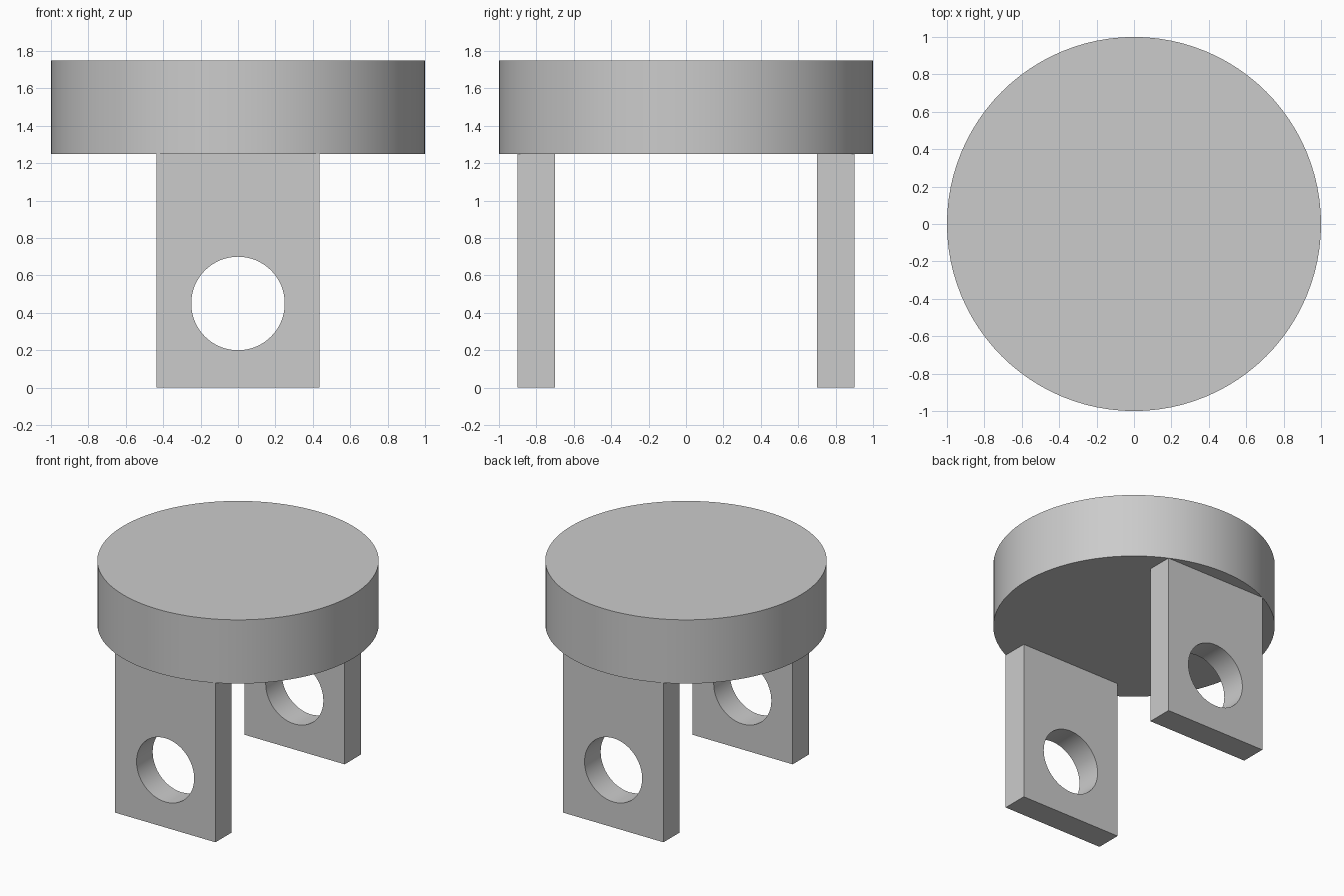
import bpy
from math import pi, radians

if "Cube" in bpy.data.objects:
    bpy.data.objects.remove(bpy.data.objects["Cube"])

RADIUS = 1.0
PLATE_BOTTOM, PLATE_TOP = 1.25, 1.75
LUG_WIDTH, LUG_THICK, LUG_Y = 0.87, 0.2, 0.8
HOLE_RADIUS, HOLE_Z = 0.25, 0.45


def cylinder(name, radius, depth, location, rotation=(0, 0, 0), sides=96):
    bpy.ops.mesh.primitive_cylinder_add(vertices=sides, radius=radius, depth=depth,
                                        location=location, rotation=rotation)
    obj = bpy.context.object
    obj.name = name
    return obj


def smooth(obj):
    bpy.ops.object.select_all(action='DESELECT')
    obj.select_set(True)
    bpy.context.view_layer.objects.active = obj
    bpy.ops.object.shade_smooth_by_angle(angle=radians(30))


def lug(name, y):
    # upright rectangular plate with a round pin hole
    bpy.ops.mesh.primitive_cube_add(size=1, location=(0, y, PLATE_BOTTOM / 2))
    obj = bpy.context.object
    obj.name = name
    obj.scale = (LUG_WIDTH, LUG_THICK, PLATE_BOTTOM)
    bpy.ops.object.transform_apply(location=False, rotation=False, scale=True)

    cutter = cylinder(name + "_hole_cutter", HOLE_RADIUS, LUG_THICK * 2,
                      (0, y, HOLE_Z), (pi / 2, 0, 0), 64)
    cutter.hide_render = True
    cut = obj.modifiers.new("pin_hole", 'BOOLEAN')
    cut.operation = 'DIFFERENCE'
    cut.solver = 'EXACT'
    cut.object = cutter
    bpy.context.view_layer.objects.active = obj
    bpy.ops.object.modifier_apply(modifier=cut.name)
    bpy.data.objects.remove(cutter)
    smooth(obj)


# round top disc
disc = cylinder("top_disc", RADIUS, PLATE_TOP - PLATE_BOTTOM,
                (0, 0, (PLATE_TOP + PLATE_BOTTOM) / 2))
smooth(disc)

# matching front and back lugs
for name, side in (("front_lug", -1), ("back_lug", 1)):
    lug(name, side * LUG_Y)
